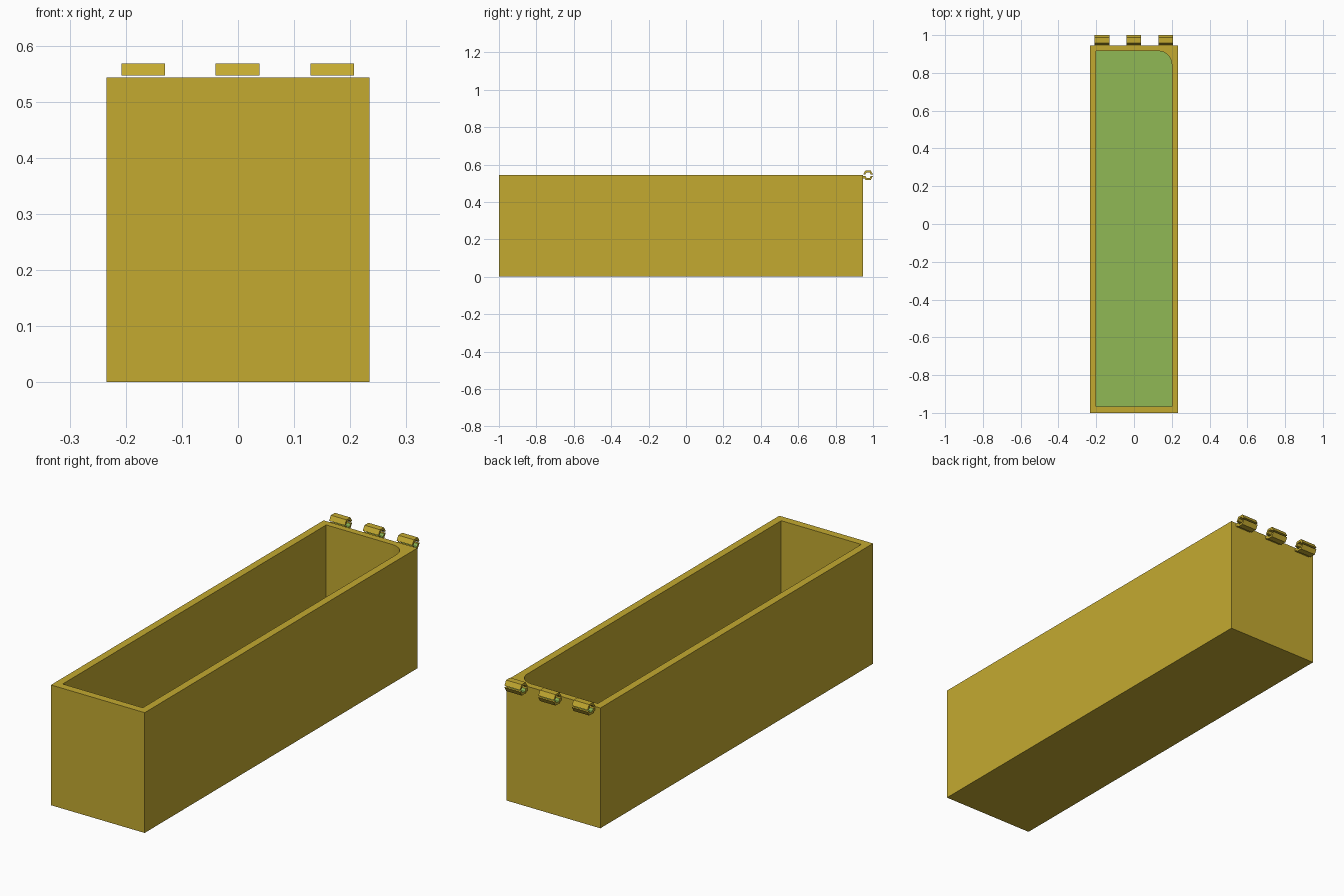
import bpy, bmesh, math

if "Cube" in bpy.data.objects:
    bpy.data.objects.remove(bpy.data.objects["Cube"])


def material(name, rgb):
    m = bpy.data.materials.new(name)
    m.diffuse_color = (*rgb, 1)
    m.use_nodes = True
    m.node_tree.nodes["Principled BSDF"].inputs["Base Color"].default_value = m.diffuse_color
    return m


ochre = material("ochre yellow", (0.55, 0.40, 0.03))
green = material("leaf green", (0.28, 0.48, 0.09))


def finish(bm, name):
    mesh = bpy.data.meshes.new(name)
    bm.to_mesh(mesh)
    bm.free()
    mesh.materials.append(ochre)
    mesh.materials.append(green)
    obj = bpy.data.objects.new(name, mesh)
    bpy.context.collection.objects.link(obj)
    return obj


def loop(bm, pts, z):
    verts = [bm.verts.new((x, y, z)) for x, y in pts]
    edges = [bm.edges.new((verts[i - 1], verts[i])) for i in range(len(verts))]
    return verts, edges


def walls(bm, lower, upper):
    for i in range(len(lower)):
        bm.faces.new((lower[i - 1], lower[i], upper[i], upper[i - 1]))


# Box: outer rectangle, inner cavity with one rounded back corner
HW, FRONT, BACK, H, FLOOR = 0.234, -1.0, 0.945, 0.543, 0.035
IW, IFRONT, IBACK, R = 0.2, -0.965, 0.915, 0.07
outer = [(-HW, FRONT), (HW, FRONT), (HW, BACK), (-HW, BACK)]
arc = [(IW - R + R * math.cos(a), IBACK - R + R * math.sin(a))
       for a in [math.pi / 2 * i / 12 for i in range(13)]]
inner = [(-IW, IFRONT), (IW, IFRONT)] + arc + [(-IW, IBACK)]

bm = bmesh.new()
out_low, _ = loop(bm, outer, 0)
out_top, out_edges = loop(bm, outer, H)
in_low, _ = loop(bm, inner, FLOOR)
in_top, in_edges = loop(bm, inner, H)
walls(bm, out_low, out_top)
walls(bm, in_low, in_top)
bm.faces.new(out_low)
floor = bm.faces.new(in_low)
bmesh.ops.triangle_fill(bm, use_beauty=True, edges=out_edges + in_edges)
bmesh.ops.recalc_face_normals(bm, faces=bm.faces)
floor.material_index = 1
finish(bm, "box")

# Hinge knuckles: hexagonal tube split into an upper and a lower half
CY, CZ, RO, RI, GAP = 0.9735, H, 0.0285, 0.017, 0.004


def half_profile(sign):
    def side(r):
        end = r - GAP / math.sqrt(3)
        return [(end, GAP), (r / 2, r * 0.866), (-r / 2, r * 0.866), (-end, GAP)]
    pts = side(RO) + side(RI)[::-1]
    return [(CY + y, CZ + sign * z) for y, z in pts]


def extrude_x(name, profile, x0, x1, green_edges=()):
    bm = bmesh.new()
    a = [bm.verts.new((x0, y, z)) for y, z in profile]
    b = [bm.verts.new((x1, y, z)) for y, z in profile]
    bm.faces.new(a)
    bm.faces.new(b)
    for i in range(len(a)):
        f = bm.faces.new((a[i - 1], a[i], b[i], b[i - 1]))
        f.material_index = int(i in green_edges)
    bmesh.ops.recalc_face_normals(bm, faces=bm.faces)
    return finish(bm, name)


for label, x in (("left", -0.169), ("middle", -0.001), ("right", 0.168)):
    x0, x1 = x - 0.039, x + 0.039
    extrude_x(f"{label}_hinge_upper", half_profile(1), x0, x1)
    extrude_x(f"{label}_hinge_lower", half_profile(-1), x0, x1, (5, 6, 7))
    # Small tab joining the lower half to the back wall
    tab = [(BACK - 0.002, H - 0.004), (0.956, H - 0.004),
           (0.956, H - 0.018), (BACK - 0.002, H - 0.018)]
    extrude_x(f"{label}_hinge_tab", tab, x0, x1)
